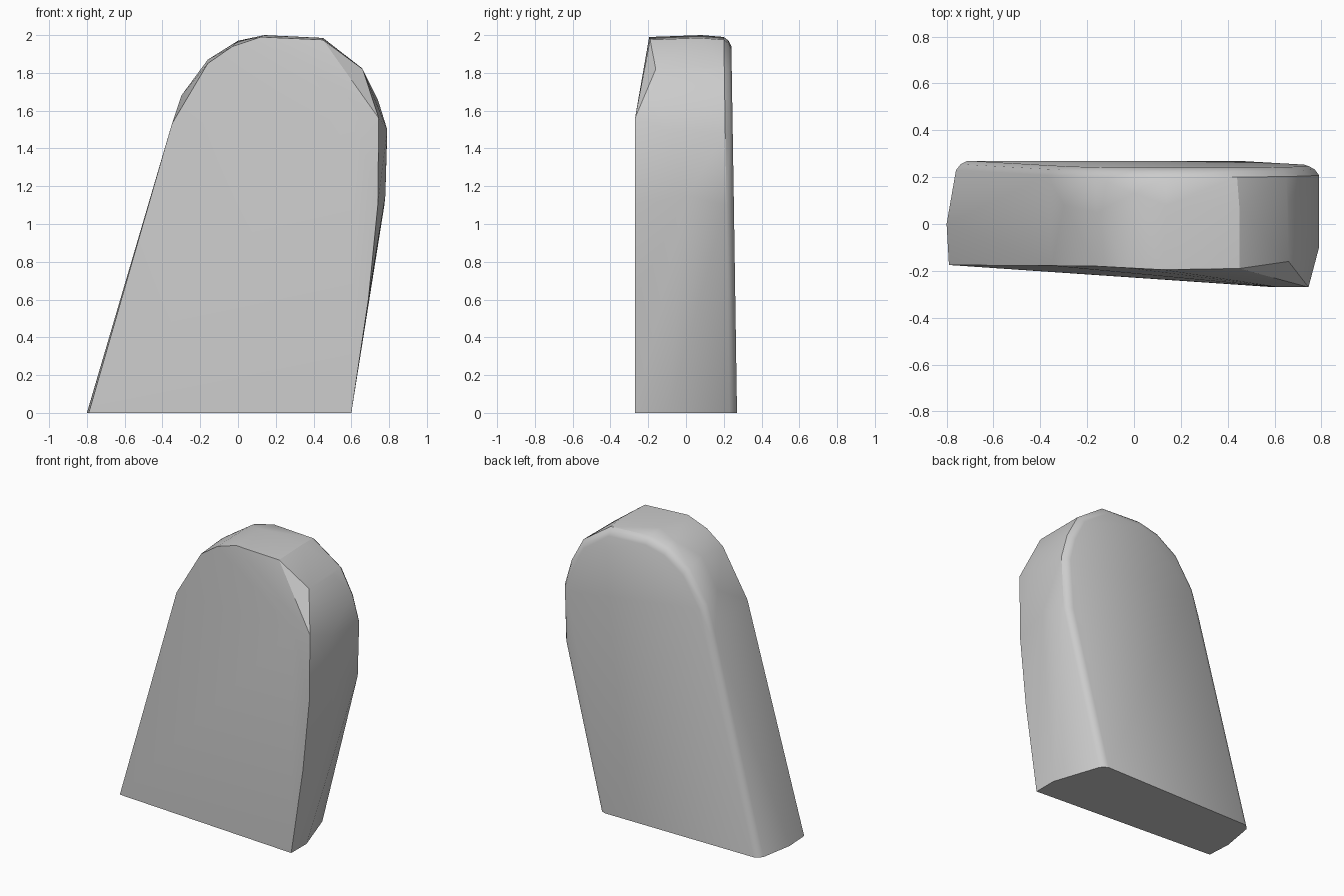
import bpy, bmesh, math

cube = bpy.data.objects.get("Cube")
if cube:
    bpy.data.objects.remove(cube, do_unlink=True)

stone = bpy.data.materials.new("plain grey")
stone.use_nodes = True
grey = (0.6, 0.6, 0.6, 1)
stone.diffuse_color = grey
stone.node_tree.nodes["Principled BSDF"].inputs["Base Color"].default_value = grey

# Front face outline, with the chamfered upper corner
front = [(-.79, -.175, 0), (.6, -.27, 0), (.69, -.27, .6), (.74, -.27, 1.1),
         (.745, -.27, 1.56), (.62, -.27, 1.56), (.66, -.16, 1.82),
         (.45, -.19, 1.975), (.12, -.195, 1.99), (-.03, -.187, 1.94),
         (-.16, -.18, 1.85), (-.35, -.178, 1.53)]

# Widest outline around the side wall
side = [(-.8, 0, 0), (.6, -.1, 0), (.78, 0, 1.15), (.79, -.1, 1.5),
        (.66, .1, 1.82), (.45, .07, 1.985), (.14, .08, 2), (0, .13, 1.97),
        (-.16, .05, 1.87), (-.3, .08, 1.68)]

# Rear silhouette (x, z), used for the rounded rim and the inset back face
rear = [(-.76, 0), (.49, 0), (.775, 1.1), (.79, 1.48), (.74, 1.66), (.65, 1.83),
        (.44, 1.975), (.14, 1.99), (-.01, 1.955), (-.17, 1.85), (-.31, 1.64),
        (-.37, 1.45)]


def rear_loop(inset, depth):
    """Shrink the rear outline sideways and from the top, leaning slightly."""
    pts = []
    for x, z in rear:
        mid = .2 if z > 1 else -.1
        d = math.hypot(x - mid, max(z - 1.2, 0))
        k = 1 - inset / d
        nz = 1.2 + (z - 1.2) * k if z > 1.2 else z
        pts.append((mid + (x - mid) * k, depth - .015 * z, nz))
    return pts


# Slab body: a convex skin over the outlines
bm = bmesh.new()
for p in front + side + rear_loop(0, .23) + rear_loop(.02, .255) + rear_loop(.05, .27):
    bm.verts.new(p)
bmesh.ops.convex_hull(bm, input=bm.verts[:], use_existing_faces=False)
loose = [v for v in bm.verts if not v.link_faces]
bmesh.ops.delete(bm, geom=loose, context='VERTS')
bmesh.ops.dissolve_limit(bm, angle_limit=math.radians(1), verts=bm.verts[:], edges=bm.edges[:])
bmesh.ops.recalc_face_normals(bm, faces=bm.faces[:])

mesh = bpy.data.meshes.new("leaning_slab")
bm.to_mesh(mesh)
bm.free()
mesh.materials.append(stone)
slab = bpy.data.objects.new("leaning_slab", mesh)
bpy.context.collection.objects.link(slab)
bpy.ops.object.select_all(action='DESELECT')
slab.select_set(True)
bpy.context.view_layer.objects.active = slab
bpy.ops.object.shade_smooth_by_angle(angle=math.radians(30))
